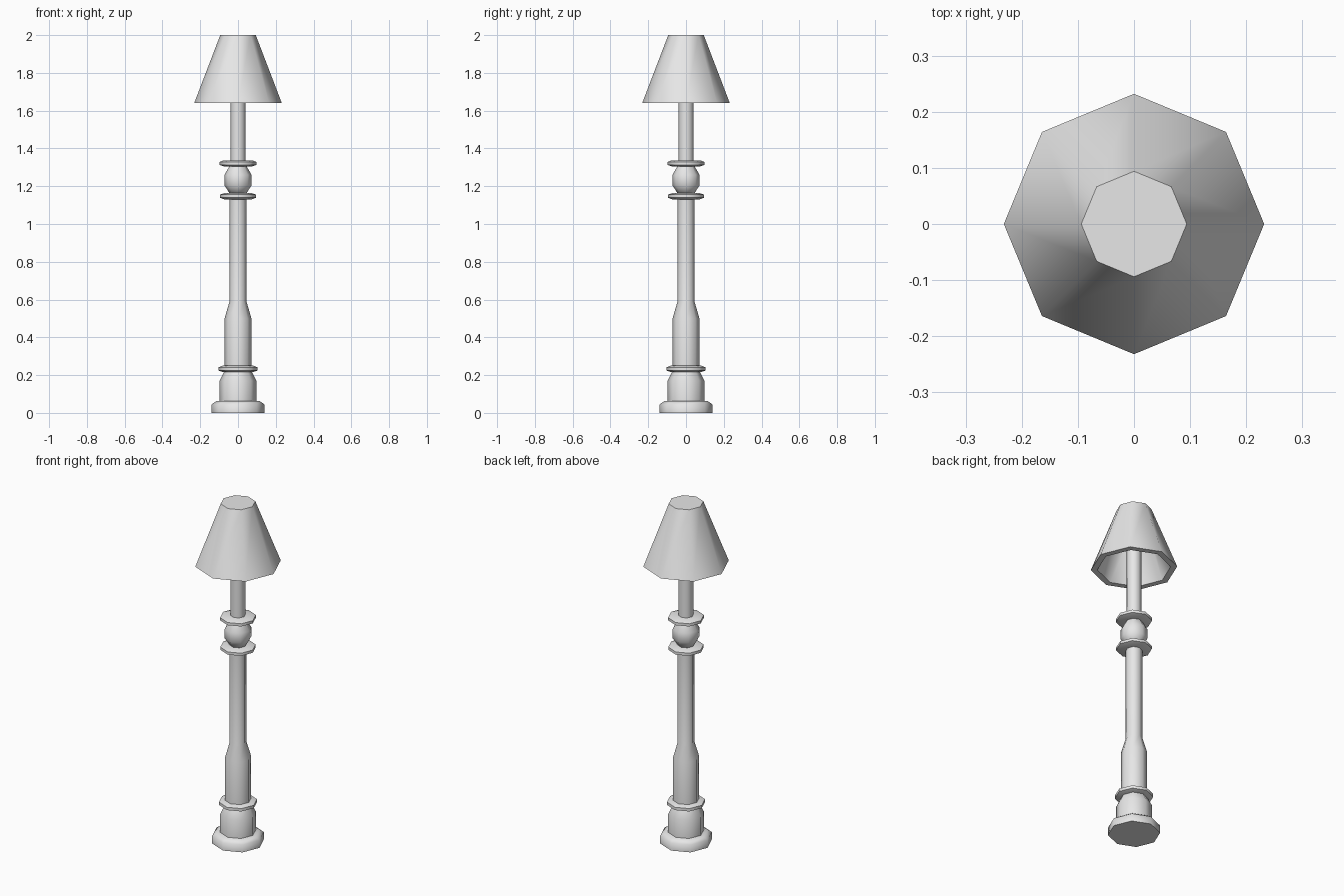
import bpy, bmesh, math

cube = bpy.data.objects.get("Cube")
if cube:
    bpy.data.objects.remove(cube, do_unlink=True)

SIDES = 8

grey = bpy.data.materials.new("light grey")
grey.use_nodes = True
COLOUR = (0.8, 0.8, 0.8, 1)
grey.diffuse_color = COLOUR
grey.node_tree.nodes["Principled BSDF"].inputs["Base Color"].default_value = COLOUR


def lathe(name, profile):
    """Turn a bottom-to-top (radius, height) profile into a capped octagonal solid."""
    bm = bmesh.new()
    rings = []
    for r, z in profile:
        rings.append([bm.verts.new((r * math.cos(i * math.tau / SIDES),
                                    r * math.sin(i * math.tau / SIDES), z))
                      for i in range(SIDES)])
    for low, high in zip(rings, rings[1:]):
        for i in range(SIDES):
            j = (i + 1) % SIDES
            bm.faces.new((low[i], low[j], high[j], high[i]))
    bm.faces.new(rings[0][::-1])
    bm.faces.new(rings[-1])
    bmesh.ops.recalc_face_normals(bm, faces=bm.faces)
    mesh = bpy.data.meshes.new(name)
    bm.to_mesh(mesh)
    bm.free()
    mesh.materials.append(grey)
    obj = bpy.data.objects.new(name, mesh)
    bpy.context.collection.objects.link(obj)
    bpy.ops.object.select_all(action='DESELECT')
    obj.select_set(True)
    bpy.context.view_layer.objects.active = obj
    bpy.ops.object.shade_smooth_by_angle(angle=math.radians(60))
    return obj


# Foot and pedestal
lathe("foot", [(0.14, 0), (0.14, 0.045), (0.115, 0.062)])
lathe("pedestal", [(0.097, 0.055), (0.097, 0.17), (0.072, 0.22)])

# Collars: flat rings with bevelled rims
for name, radius, z, half in (("lower_collar", 0.103, 0.233, 0.017),
                              ("middle_collar", 0.096, 1.147, 0.016),
                              ("upper_collar", 0.097, 1.321, 0.016)):
    lathe(name, [(radius - 0.022, z - half), (radius, z - half / 2),
                 (radius, z + half / 2), (radius - 0.022, z + half)])

# Column, ball and upper stem
lathe("column", [(0.071, 0.24), (0.071, 0.5), (0.045, 0.59), (0.045, 1.14)])
lathe("ball", [(0.04, 1.155), (0.072, 1.205), (0.072, 1.26), (0.04, 1.315)])
lathe("stem", [(0.04, 1.33), (0.04, 1.93)])

# Hollow shade: inner ceiling, inner wall, rim, outer wall and top
lathe("shade", [(0.075, 1.95), (0.197, 1.64), (0.232, 1.64), (0.094, 2.0)])
